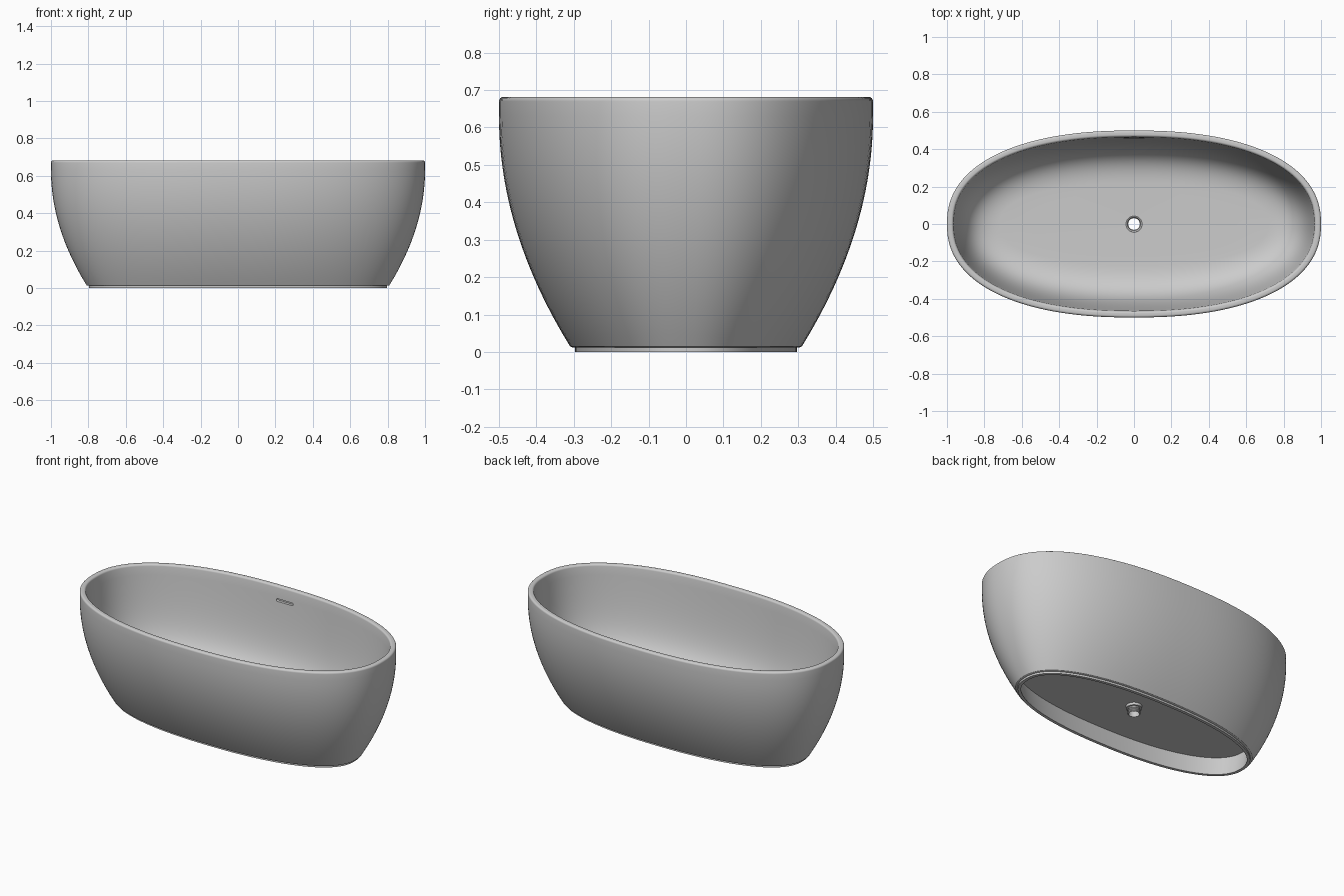
import bpy
import bmesh
import math
from mathutils import Vector
from mathutils.geometry import interpolate_bezier

cube = bpy.data.objects.get("Cube")
if cube:
    bpy.data.objects.remove(cube, do_unlink=True)

SIDES = 128
HEIGHT = 0.682
ROUND = 2.3          # plan roundness of the tub

enamel = bpy.data.materials.new("grey enamel")
enamel.use_nodes = True
colour = (0.6, 0.6, 0.6, 1)
enamel.diffuse_color = colour
enamel.node_tree.nodes["Principled BSDF"].inputs["Base Color"].default_value = colour


def make_object(name, bm):
    bmesh.ops.recalc_face_normals(bm, faces=bm.faces)
    mesh = bpy.data.meshes.new(name)
    bm.to_mesh(mesh)
    bm.free()
    mesh.materials.append(enamel)
    obj = bpy.data.objects.new(name, mesh)
    bpy.context.collection.objects.link(obj)
    return obj


def oval(bm, a, b, n, z):
    """Ring of vertices on a superellipse."""
    ring = []
    for i in range(SIDES):
        t = math.tau * i / SIDES
        c, s = math.cos(t), math.sin(t)
        x = math.copysign(abs(c) ** (2 / n), c) * a
        y = math.copysign(abs(s) ** (2 / n), s) * b
        ring.append(bm.verts.new((x, y, z)))
    return ring


def loft(name, sections):
    """Skin a closed loop of sections into a ring-shaped solid."""
    bm = bmesh.new()
    rings = [oval(bm, *s) for s in sections]
    for k, low in enumerate(rings):
        high = rings[(k + 1) % len(rings)]
        for i in range(SIDES):
            j = (i + 1) % SIDES
            bm.faces.new((low[i], low[j], high[j], high[i]))
    return make_object(name, bm)


def inset(d, z):
    return (1 - d, 0.5 - d, ROUND, z)


def toward_hole(d, z, f):
    """Section between the floor edge and the round drain hole."""
    r = 0.036
    return ((1 - d) * (1 - f) + r * f, (0.5 - d) * (1 - f) + r * f,
            ROUND * (1 - f) + 2 * f, z)


def select_only(obj):
    bpy.ops.object.select_all(action='DESELECT')
    obj.select_set(True)
    bpy.context.view_layer.objects.active = obj


# Plinth and outer wall
profile = [(0.222, 0), (0.203, 0), (0.203, 0.012), (0.196, 0.012), (0.190, 0.015)]
for k in range(25):
    z = 0.02 + 0.61 * k / 24
    profile.append((0.187 * ((0.63 - z) / 0.61) ** 2, z))

# Rounded rim
r = 0.012
for k in range(7):
    t = math.pi / 2 * k / 6
    profile.append((r - r * math.cos(t), HEIGHT - r + r * math.sin(t)))
for k in range(7):
    t = math.pi / 2 * k / 6
    profile.append((0.022 + r * math.sin(t), HEIGHT - r + r * math.cos(t)))

# Inner wall sweeping into the floor
curve = interpolate_bezier(Vector((0.036, 0.66)), Vector((0.07, 0.3)),
                           Vector((0.09, 0.17)), Vector((0.28, 0.163)), 28)
profile += [(p.x, p.y) for p in curve]
sections = [inset(d, z) for d, z in profile]

# Floor, drain hole, underside and recess wall
sections += [toward_hole(0.28, 0.163 - 0.003 * f, f) for f in (0.25, 0.5, 0.75, 1)]
sections += [toward_hole(0.2, 0.12, f) for f in (1, 0.66, 0.33, 0)]
tub = loft("tub_shell", sections)

# Overflow slot cut into the back inner wall
bm = bmesh.new()
outline = []
for k in range(24):
    t = math.tau * (k + 0.5) / 24
    x = 0.008 * math.cos(t)
    outline.append((x + math.copysign(0.05, x), 0.6 + 0.008 * math.sin(t)))
front = [bm.verts.new((x, 0.42, z)) for x, z in outline]
back = [bm.verts.new((x, 0.474, z)) for x, z in outline]
bm.faces.new(front)
bm.faces.new(back)
for k in range(24):
    j = (k + 1) % 24
    bm.faces.new((front[k], front[j], back[j], back[k]))
cutter = make_object("overflow_cutter", bm)
cutter.hide_render = True
cut = tub.modifiers.new("overflow_slot", 'BOOLEAN')
cut.operation = 'DIFFERENCE'
cut.solver = 'EXACT'
cut.object = cutter
select_only(tub)
bpy.ops.object.modifier_apply(modifier=cut.name)
bpy.data.objects.remove(cutter, do_unlink=True)

# Drain: flange on the floor, back nut below, ridged tail
tube = [(0.031, 0.15), (0.036, 0.163), (0.043, 0.167), (0.047, 0.165), (0.047, 0.158),
        (0.035, 0.158), (0.035, 0.122), (0.045, 0.122), (0.045, 0.104), (0.034, 0.104)]
for k in range(3):
    z = 0.098 - 0.01 * k
    tube += [(0.034, z), (0.037, z - 0.002), (0.037, z - 0.004), (0.034, z - 0.006)]
tube += [(0.034, 0.068), (0.031, 0.068)]
drain = loft("drain", [(rad, rad, 2, z) for rad, z in tube])

for obj in (tub, drain):
    select_only(obj)
    bpy.ops.object.shade_smooth_by_angle(angle=math.radians(32))
